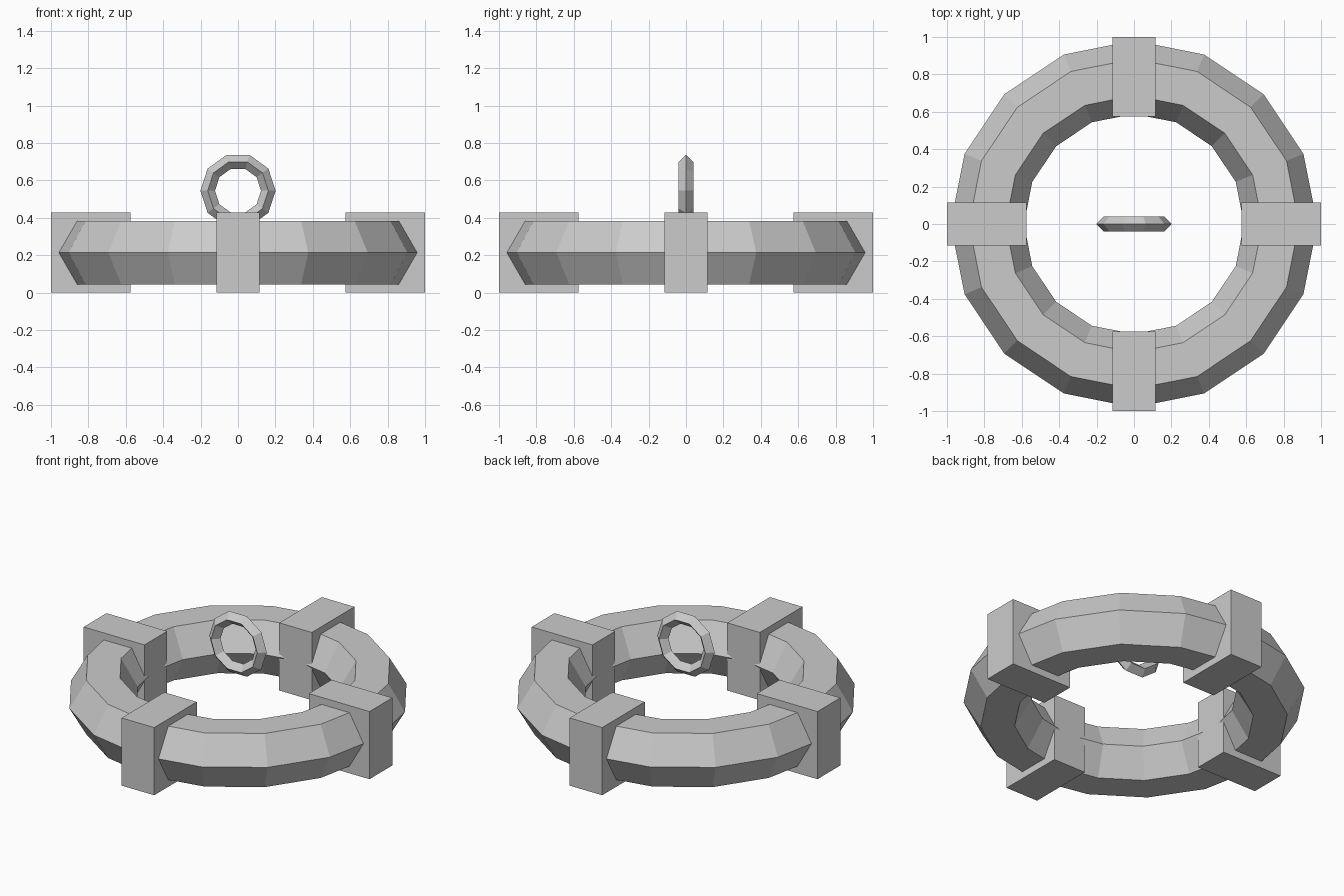
import bpy
import math

if "Cube" in bpy.data.objects:
    bpy.data.objects.remove(bpy.data.objects["Cube"])

grey = bpy.data.materials.new("plain_grey")
grey.diffuse_color = (0.6, 0.6, 0.6, 1.0)
grey.use_nodes = True
grey.node_tree.nodes["Principled BSDF"].inputs["Base Color"].default_value = grey.diffuse_color


def finish(name):
    ob = bpy.context.object
    ob.name = ob.data.name = name
    ob.data.materials.clear()
    ob.data.materials.append(grey)
    for p in ob.data.polygons:
        p.use_smooth = False
    return ob


def ring(name, z, major, minor, segments, sides, tilt=0.0):
    bpy.ops.mesh.primitive_torus_add(
        location=(0, 0, z), rotation=(tilt, 0, 0),
        major_radius=major, minor_radius=minor,
        major_segments=segments, minor_segments=sides)
    return finish(name)


MID_Z = 0.214     # mid height of the main ring
RADIUS = 0.7875   # centre line of the main ring and its clamps

# Main faceted ring lying flat
ring("main_ring", MID_Z, RADIUS - 0.003, 0.196, 16, 6)

# Four block clamps around the ring
for i, side in enumerate(("right", "back", "left", "front")):
    a = i * math.pi / 2
    bpy.ops.mesh.primitive_cube_add(
        size=1, location=(RADIUS * math.cos(a), RADIUS * math.sin(a), MID_Z),
        rotation=(0, 0, a))
    bpy.context.object.scale = (0.425, 0.228, 2 * MID_Z)
    finish(side + "_clamp")

# Small upright ring floating in the middle
ring("small_ring", 0.545, 0.162, 0.039, 10, 4, math.pi / 2)
